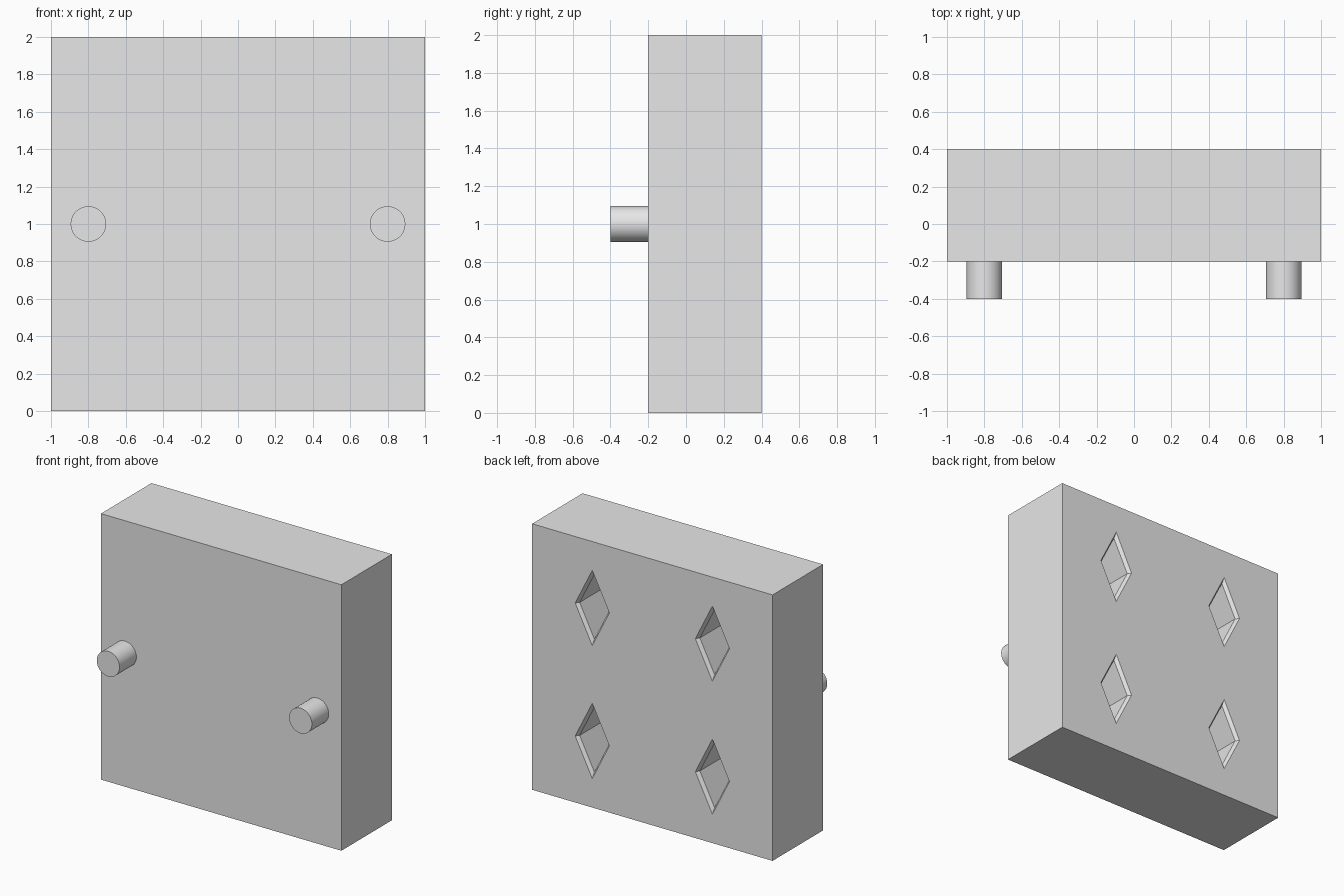
import bpy, bmesh, math

old = bpy.data.objects.get("Cube")
if old:
    bpy.data.objects.remove(old, do_unlink=True)

# One plain grey material
grey = bpy.data.materials.new("light_grey")
grey.use_nodes = True
grey.diffuse_color = (0.8, 0.8, 0.8, 1)
grey.node_tree.nodes["Principled BSDF"].inputs["Base Color"].default_value = (0.8, 0.8, 0.8, 1)


def activate(ob):
    bpy.ops.object.select_all(action='DESELECT')
    ob.select_set(True)
    bpy.context.view_layer.objects.active = ob


# Thick square slab
bpy.ops.mesh.primitive_cube_add(size=1, location=(0, 0.1, 1))
slab = bpy.context.object
slab.name = "slab"
slab.scale = (2, 0.6, 2)
slab.data.materials.append(grey)
activate(slab)
bpy.ops.object.transform_apply(location=True, rotation=True, scale=True)

# Cutter: four tall diamond prisms whose mouths flare into a chamfer
HALF_W, HALF_H, BACK, CHAMFER, DEPTH = 0.142, 0.283, 0.4, 0.025, 0.4
sections = [(BACK + CHAMFER, 1.14), (BACK - CHAMFER, 0.86), (BACK - DEPTH, 0.86)]
bm = bmesh.new()
for cx in (-0.5, 0.5):
    for cz in (0.5, 1.5):
        rings = []
        for y, s in sections:
            rings.append([bm.verts.new((cx + s * HALF_W * dx, y, cz + s * HALF_H * dz))
                          for dx, dz in ((1, 0), (0, 1), (-1, 0), (0, -1))])
        for a, b in zip(rings, rings[1:]):
            for i in range(4):
                j = (i + 1) % 4
                bm.faces.new((a[i], a[j], b[j], b[i]))
        bm.faces.new(rings[0])
        bm.faces.new(rings[-1])
bmesh.ops.recalc_face_normals(bm, faces=bm.faces)
mesh = bpy.data.meshes.new("diamond_cutter")
bm.to_mesh(mesh)
bm.free()
mesh.materials.append(grey)
cutter = bpy.data.objects.new("diamond_cutter", mesh)
cutter.hide_render = True
bpy.context.collection.objects.link(cutter)

# Sink the diamond sockets into the back of the slab
mod = slab.modifiers.new("diamond_sockets", 'BOOLEAN')
mod.operation = 'DIFFERENCE'
mod.solver = 'EXACT'
mod.object = cutter
activate(slab)
bpy.ops.object.modifier_apply(modifier=mod.name)
bpy.data.objects.remove(cutter, do_unlink=True)

# Round pegs on the front
for name, x in (("left_peg", 0.8), ("right_peg", -0.8)):
    bpy.ops.mesh.primitive_cylinder_add(vertices=32, radius=0.095, depth=0.2,
                                        location=(x, -0.3, 1),
                                        rotation=(math.pi / 2, 0, 0))
    peg = bpy.context.object
    peg.name = name
    peg.data.materials.append(grey)
    activate(peg)
    bpy.ops.object.shade_smooth_by_angle(angle=math.radians(30))
